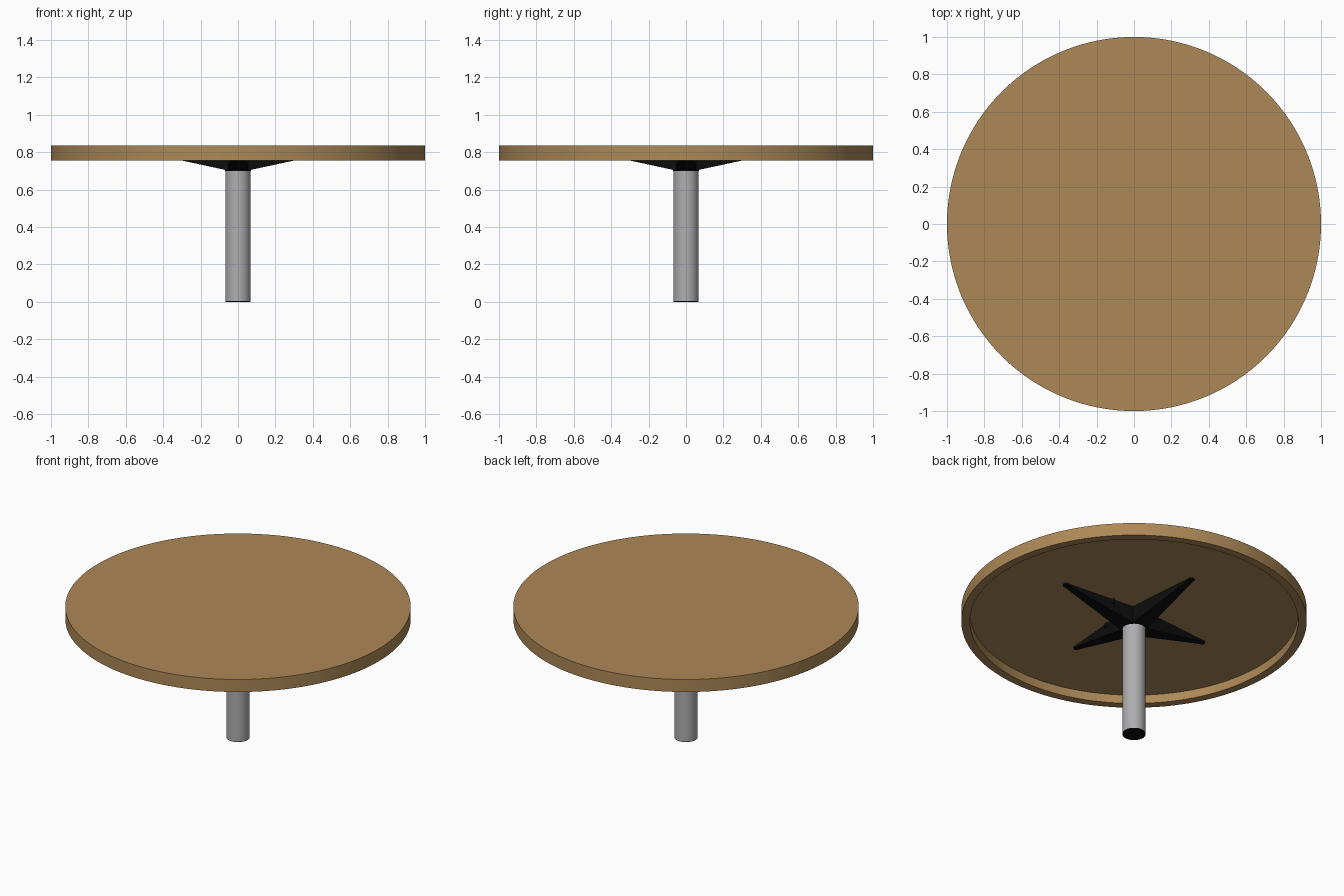
import bpy, math
from mathutils import Matrix

if "Cube" in bpy.data.objects:
    bpy.data.objects.remove(bpy.data.objects["Cube"])

def material(name, r, g, b):
    m = bpy.data.materials.new(name)
    m.diffuse_color = (r, g, b, 1)
    m.use_nodes = True
    m.node_tree.nodes["Principled BSDF"].inputs["Base Color"].default_value = m.diffuse_color
    return m

WOOD = material("warm_wood", 0.42, 0.25, 0.095)
STEEL = material("grey_steel", 0.42, 0.42, 0.43)
BLACK = material("black_metal", 0.004, 0.004, 0.004)
CEIL = 0.81  # underside of the recessed top

def mesh_object(name, verts, faces, mat):
    me = bpy.data.meshes.new(name)
    me.from_pydata(verts, [], faces)
    me.materials.append(mat)
    ob = bpy.data.objects.new(name, me)
    bpy.context.collection.objects.link(ob)
    return ob

def lathe(name, profile, mat, n=96, at=(0, 0)):
    """Revolve (radius, z) points, listed bottom to top on the outside; ends are capped."""
    verts, faces = [], []
    for r, z in profile:
        for i in range(n):
            a = 2 * math.pi * i / n
            verts.append((at[0] + r * math.cos(a), at[1] + r * math.sin(a), z))
    for k in range(len(profile) - 1):
        for i in range(n):
            j = (i + 1) % n
            faces.append((k * n + i, k * n + j, (k + 1) * n + j, (k + 1) * n + i))
    faces.append(tuple(reversed(range(n))))
    last = (len(profile) - 1) * n
    faces.append(tuple(range(last, last + n)))
    ob = mesh_object(name, verts, faces, mat)
    bpy.ops.object.select_all(action='DESELECT')
    bpy.context.view_layer.objects.active = ob
    ob.select_set(True)
    bpy.ops.object.shade_smooth_by_angle(angle=math.radians(35))
    return ob

# Round top with a recessed underside
lathe("table_top", [(0.95, CEIL), (0.95, 0.755), (1.0, 0.755), (1.0, 0.835)], WOOD, 128)

# Pole with a black foot cap
lathe("pole", [(0.068, 0.004), (0.068, 0.70)], STEEL, 64)
lathe("foot_cap", [(0.067, 0.0), (0.067, 0.004)], BLACK, 64)

# Bracket hub on top of the pole
lathe("bracket_hub", [(0.068, 0.70), (0.07, 0.71), (0.085, CEIL)], BLACK, 48)

# Four tapered bracket arms, each with a tip screw and a side screw
x0, x1, w0, w1 = 0.05, 0.52, 0.055, 0.016
for i in range(4):
    turn = Matrix.Rotation(i * math.pi / 2, 4, 'Z')
    verts = [(x0, -w0, 0.702), (x0, w0, 0.702), (x1, w1, 0.803), (x1, -w1, 0.803),
             (x0, -w0, CEIL), (x0, w0, CEIL), (x1, w1, CEIL), (x1, -w1, CEIL)]
    faces = [(0, 1, 2, 3), (7, 6, 5, 4), (0, 4, 5, 1), (2, 6, 7, 3), (1, 5, 6, 2), (0, 3, 7, 4)]
    parts = [
        mesh_object(f"bracket_arm_{i}", verts, faces, BLACK),
        lathe(f"arm_tip_{i}", [(0.018, 0.802), (0.018, CEIL)], BLACK, 20, (0.515, 0)),
        lathe(f"tip_screw_{i}", [(0.009, 0.797), (0.009, 0.803)], BLACK, 16, (0.518, 0)),
        lathe(f"side_screw_{i}", [(0.013, 0.785), (0.013, CEIL)], BLACK, 16, (0.195, 0.042)),
    ]
    for p in parts:
        p.data.transform(turn)
